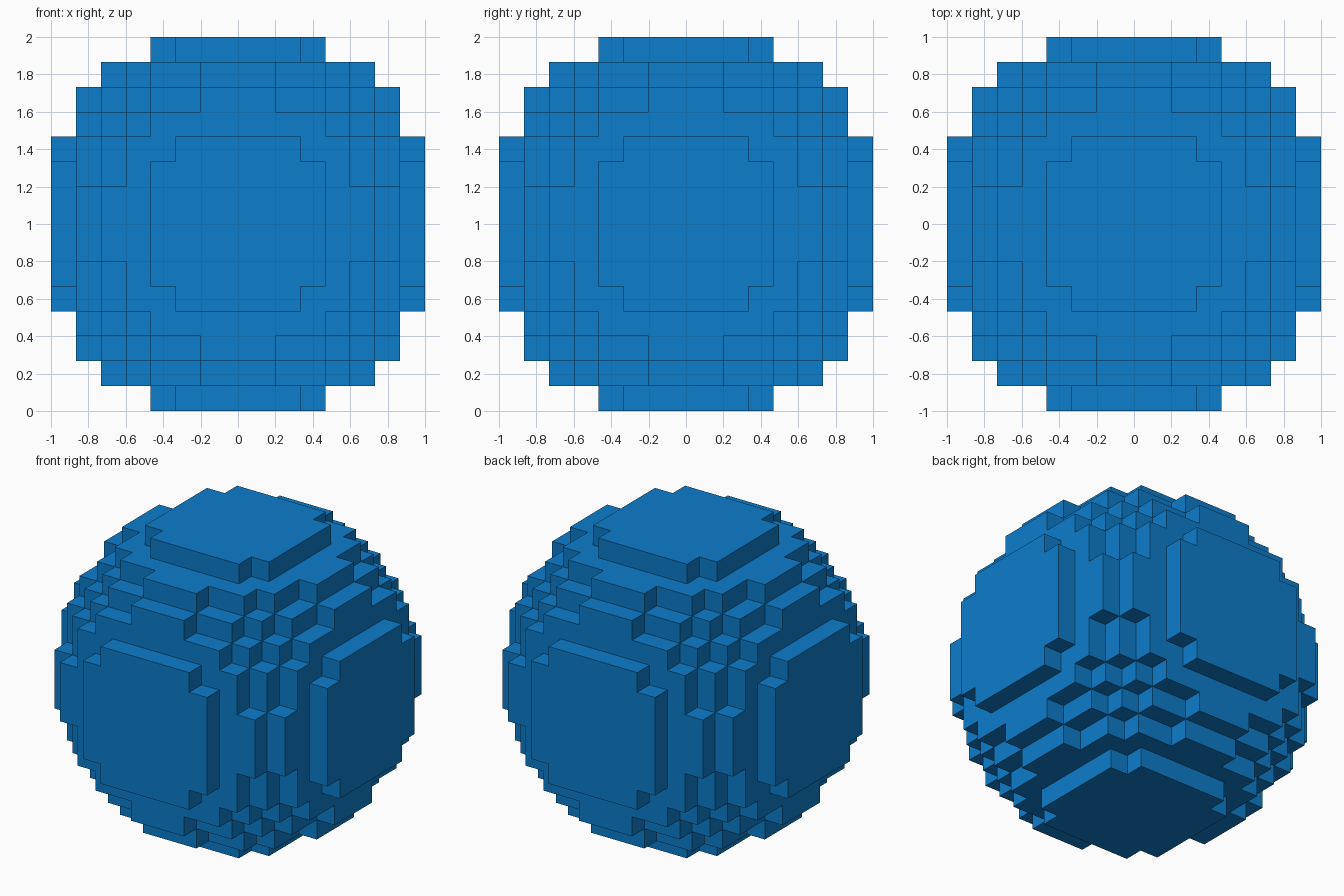
import bpy, bmesh
from mathutils import Vector

if "Cube" in bpy.data.objects:
    bpy.data.objects.remove(bpy.data.objects["Cube"])

N = 7                      # blocks from the centre to the outside
S = 2.0 / (2 * N + 1)      # block size
LIMIT = 62.5               # squared radius in blocks


def solid(c):
    return c.length_squared <= LIMIT


blue = bpy.data.materials.new("bright blue")
blue.diffuse_color = (0.004, 0.205, 0.597, 1.0)
blue.use_nodes = True
blue.node_tree.nodes["Principled BSDF"].inputs["Base Color"].default_value = blue.diffuse_color

# Block sphere: keep only the block sides that touch empty space
bm = bmesh.new()
span = range(-N, N + 1)
cells = [Vector((x, y, z)) for x in span for y in span for z in span]
for c in filter(solid, cells):
    for axis in range(3):
        for sign in (-1, 1):
            n = Vector((0, 0, 0))
            n[axis] = sign
            if solid(c + n):
                continue
            u = Vector((0, 0, 0))
            u[(axis + 1) % 3] = 0.5
            v = n.cross(u)
            mid = c + n * 0.5
            corners = (mid - u - v, mid + u - v, mid + u + v, mid - u + v)
            bm.faces.new([bm.verts.new(p * S) for p in corners])
bmesh.ops.remove_doubles(bm, verts=bm.verts[:], dist=0.001)

mesh = bpy.data.meshes.new("block_sphere")
bm.to_mesh(mesh)
bm.free()
mesh.materials.append(blue)
ball = bpy.data.objects.new("block_sphere", mesh)
ball.location.z = 1.0
bpy.context.collection.objects.link(ball)
